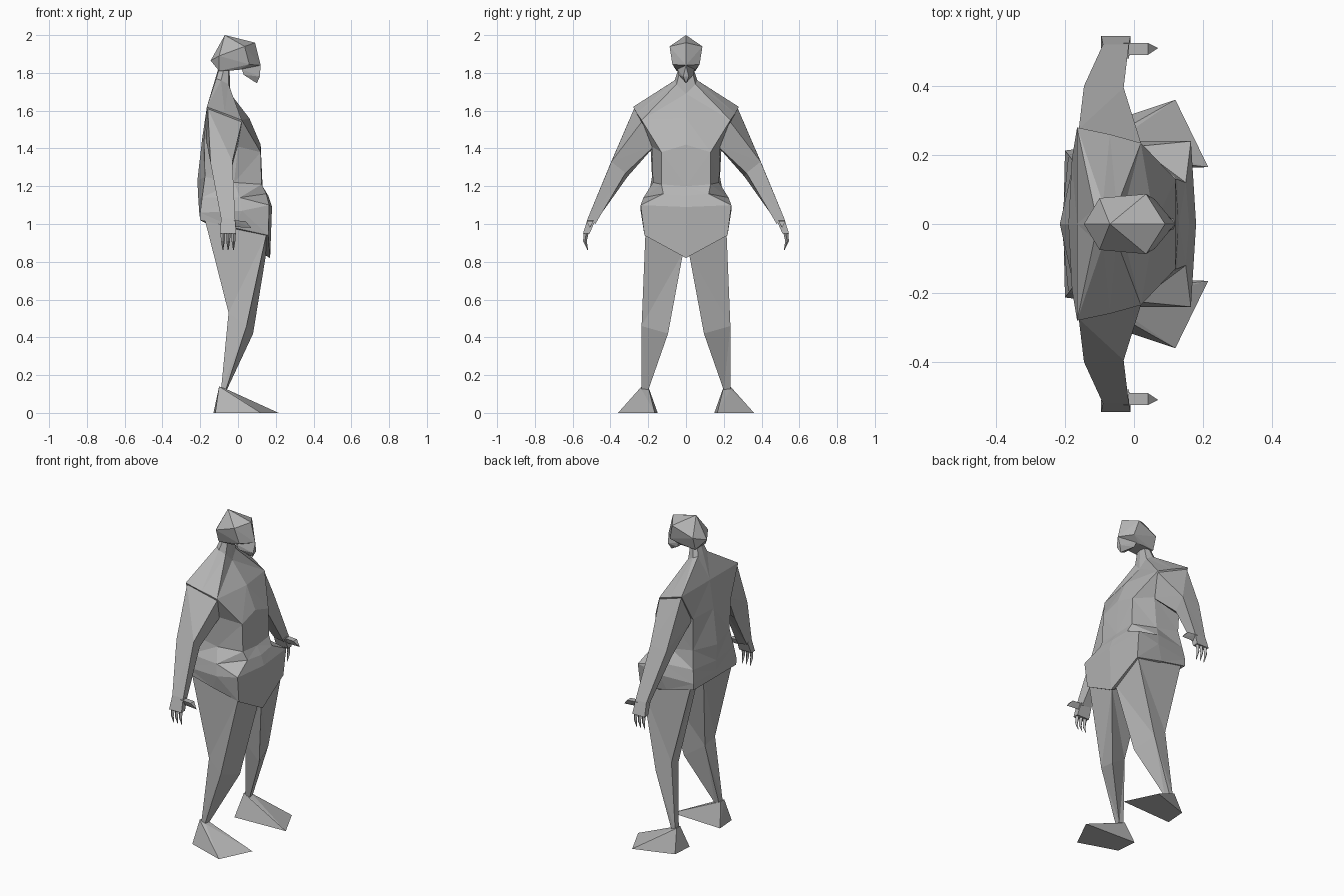
import bpy, bmesh

grey = bpy.data.materials.new("stone_grey")
grey.diffuse_color = (0.46, 0.46, 0.46, 1)


def finish(name, bm):
    bmesh.ops.remove_doubles(bm, verts=bm.verts[:], dist=0.0005)
    bmesh.ops.triangulate(bm, faces=bm.faces[:])
    bmesh.ops.recalc_face_normals(bm, faces=bm.faces[:])
    me = bpy.data.meshes.new(name)
    bm.to_mesh(me)
    bm.free()
    me.materials.append(grey)
    ob = bpy.data.objects.new(name, me)
    bpy.context.collection.objects.link(ob)
    return ob


def loft(name, rings):
    """Skin closed rings of equal point count and cap both ends."""
    bm = bmesh.new()
    rows = [[bm.verts.new(p) for p in r] for r in rings]
    n = len(rows[0])
    for a, b in zip(rows, rows[1:]):
        for i in range(n):
            j = (i + 1) % n
            bm.faces.new((a[i], a[j], b[j], b[i]))
    bm.faces.new(rows[0])
    bm.faces.new(rows[-1])
    return finish(name, bm)


def hull(name, pts):
    """Faceted convex block around a few points."""
    bm = bmesh.new()
    for p in pts:
        bm.verts.new(p)
    res = bmesh.ops.convex_hull(bm, input=bm.verts[:])
    junk = {v for v in res["geom_interior"] if isinstance(v, bmesh.types.BMVert)}
    bmesh.ops.delete(bm, geom=list(junk), context='VERTS')
    return finish(name, bm)


def flip(pts, s):
    return [(x, y * s, z) for x, y, z in pts]


def both(pts):
    return pts + [(x, -y, z) for x, y, z in pts if y > 0]


# torso: half rings from centre front round to centre back
halves = [
    [(-.045, 0, 1.82), (-.05, .03, 1.82), (-.075, .04, 1.82), (-.1, .03, 1.82), (-.105, 0, 1.82)],
    [(-.04, 0, 1.69), (-.05, .05, 1.74), (-.09, .06, 1.76), (-.115, .045, 1.77), (-.12, 0, 1.77)],
    [(.06, 0, 1.56), (.02, .235, 1.55), (-.07, .26, 1.585), (-.165, .28, 1.62), (-.165, 0, 1.62)],
    [(.12, 0, 1.42), (.12, .13, 1.38), (0, .18, 1.41), (-.18, .19, 1.45), (-.19, 0, 1.45)],
    [(.13, 0, 1.2), (.125, .13, 1.21), (-.02, .175, 1.22), (-.175, .18, 1.25), (-.215, 0, 1.23)],
    [(.16, 0, 1.15), (.15, .12, 1.16), (.01, .225, 1.14), (-.19, .2, 1.14), (-.21, 0, 1.13)],
    [(.18, 0, 1.09), (.165, .24, 1.1), (.02, .24, 1.07), (-.2, .213, 1.06), (-.205, 0, 1.06)],
    [(.17, 0, .82), (.16, .22, .94), (-.02, .22, .98), (-.2, .21, 1.02), (-.2, 0, 1.02)],
]
loft("torso", [h + flip(h[-2:0:-1], -1) for h in halves])

# head and jaw
hull("head", both([(-.07, 0, 2), (.09, 0, 1.96), (.12, 0, 1.84), (-.145, 0, 1.865),
                   (-.1, .075, 1.89), (.035, .087, 1.94), (.06, .072, 1.845),
                   (-.1, .05, 1.81), (0, .05, 1.815)]))
hull("jaw", both([(.02, .045, 1.82), (.03, .04, 1.79), (.1, 0, 1.745),
                  (.115, .015, 1.78), (.12, 0, 1.84)]))

# limbs, rings in order front inner, front outer, back outer, back inner
leg = [
    [(.15, .015, .85), (.15, .215, .945), (-.175, .205, 1.02), (-.1, .03, .98)],
    [(.08, .095, .42), (.045, .235, .46), (-.05, .215, .53), (-.04, .13, .5)],
    [(-.06, .2, .12), (-.065, .235, .12), (-.09, .235, .12), (-.09, .2, .12)],
]
arm = [
    [(.0, .16, 1.42), (.02, .235, 1.54), (-.16, .275, 1.61), (-.17, .17, 1.45)],
    [(-.04, .32, 1.27), (-.03, .395, 1.33), (-.145, .4, 1.32), (-.12, .31, 1.25)],
    [(-.02, .48, 1.0), (-.015, .52, 1.03), (-.09, .52, 1.03), (-.085, .48, 1.01)],
]
foot = [(-.12, .28, 0), (.12, .36, 0), (.215, .165, 0), (-.13, .15, 0), (-.1, .2, .14),
        (-.1, .235, .14), (-.06, .2, .125), (-.06, .235, .125)]
palm = [(-.09, .48, 1.02), (-.015, .48, 1.02), (-.09, .52, 1.03), (-.015, .52, 1.03),
        (-.095, .51, .95), (-.01, .51, .95), (-.095, .545, .95), (-.01, .545, .95)]
thumb = [(-.03, .49, 1.02), (-.03, .525, 1.02), (-.03, .505, .985),
         (.04, .49, 1.015), (.04, .525, 1.015), (.04, .505, .985), (.07, .51, .98)]

for s, side in ((1, "left"), (-1, "right")):
    loft(side + "_leg", [flip(r, s) for r in leg])
    loft(side + "_arm", [flip(r, s) for r in arm])
    hull(side + "_foot", flip(foot, s))
    hull(side + "_palm", flip(palm, s))
    hull(side + "_thumb", flip(thumb, s))
    # curved fingers tapering to a point
    for i, x in enumerate((-.08, -.052, -.024)):
        rings = []
        for y, z, w in ((.528, .955, .013), (.535, .91, .01), (.52, .862, .002)):
            rings.append(flip([(x - w, y, z), (x, y + w, z), (x + w, y, z), (x, y - w, z)], s))
        loft(f"{side}_finger_{i + 1}", rings)
